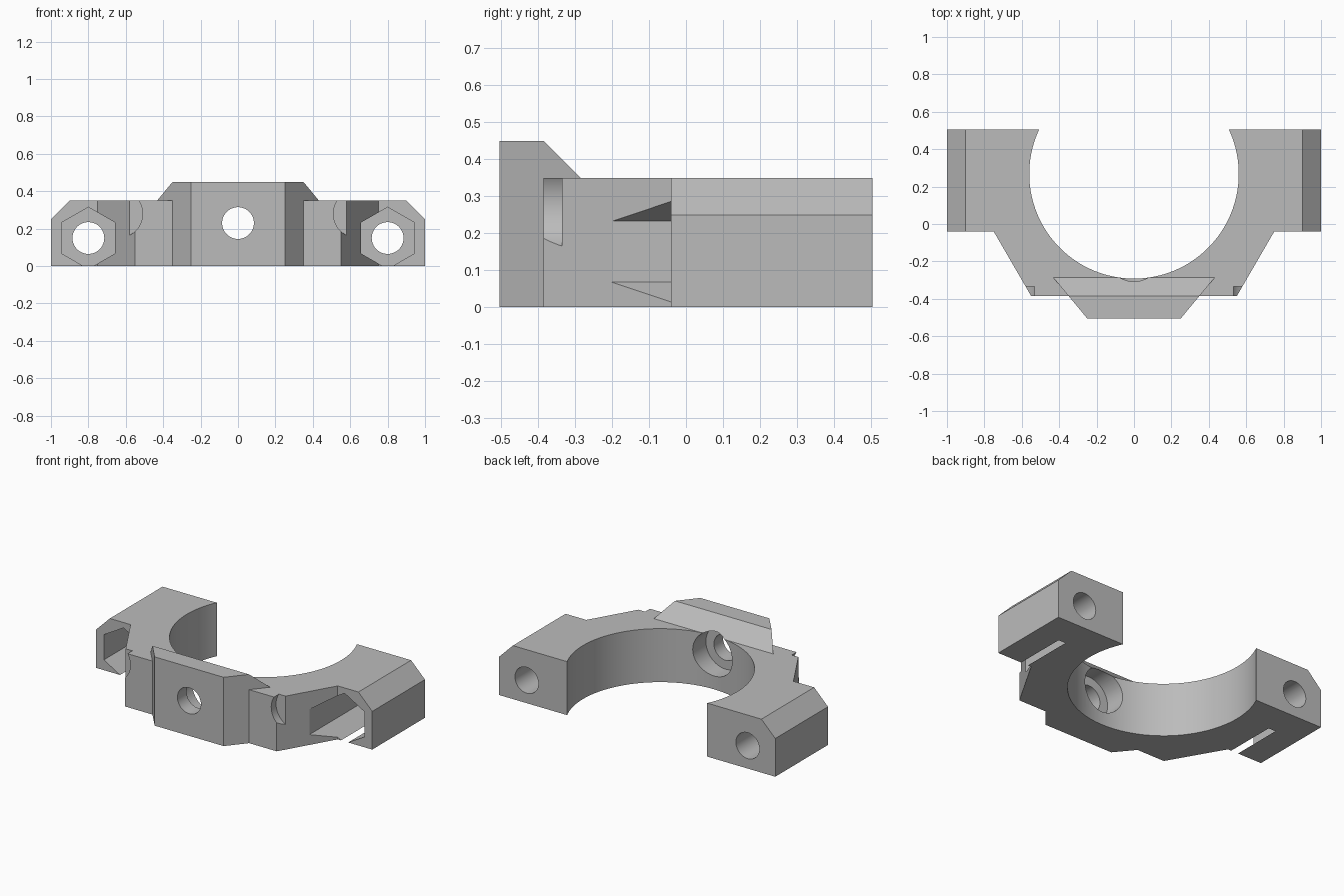
import bpy
import bmesh
import math
from mathutils import Matrix, Vector

if "Cube" in bpy.data.objects:
    bpy.data.objects.remove(bpy.data.objects["Cube"], do_unlink=True)

HEIGHT = 0.35
BACK = 0.505

grey = bpy.data.materials.new("plain grey")
grey.use_nodes = True
colour = (0.5, 0.5, 0.5, 1)
grey.diffuse_color = colour
grey.node_tree.nodes["Principled BSDF"].inputs["Base Color"].default_value = colour


def add_object(name, bm):
    bmesh.ops.recalc_face_normals(bm, faces=bm.faces)
    mesh = bpy.data.meshes.new(name)
    bm.to_mesh(mesh)
    bm.free()
    mesh.materials.append(grey)
    obj = bpy.data.objects.new(name, mesh)
    bpy.context.collection.objects.link(obj)
    return obj


def prism(half_outline, height):
    """Extrude an outline mirrored in x up from the ground."""
    outline = half_outline + [(-x, y) for x, y in reversed(half_outline)]
    bm = bmesh.new()
    face = bm.faces.new([bm.verts.new((x, y, 0)) for x, y in outline])
    top = bmesh.ops.extrude_face_region(bm, geom=[face])
    verts = [v for v in top["geom"] if isinstance(v, bmesh.types.BMVert)]
    bmesh.ops.translate(bm, vec=(0, 0, height), verts=verts)
    return bm


def trim(bm, point, normal):
    """Slice away everything on the normal's side of a plane and cap it."""
    cut = bmesh.ops.bisect_plane(bm, geom=bm.verts[:] + bm.edges[:] + bm.faces[:],
                                 plane_co=point, plane_no=Vector(normal).normalized(),
                                 clear_outer=True)
    edges = [e for e in cut["geom_cut"] if isinstance(e, bmesh.types.BMEdge)]
    bmesh.ops.holes_fill(bm, edges=edges)


def rod(name, x, z, radius, y0, y1, sides=48):
    """Cylinder or hexagon lying along y, with a corner pointing up."""
    bm = bmesh.new()
    place = Matrix.Translation((x, (y0 + y1) / 2, z)) @ Matrix.Rotation(math.pi / 2, 4, "X")
    bmesh.ops.create_cone(bm, cap_ends=True, segments=sides, radius1=radius,
                          radius2=radius, depth=y1 - y0, matrix=place)
    return add_object(name, bm)


def combine(target, tool, operation):
    mod = target.modifiers.new(tool.name, "BOOLEAN")
    mod.operation = operation
    mod.solver = "EXACT"
    mod.object = tool
    tool.hide_render = True
    bpy.context.view_layer.objects.active = target
    bpy.ops.object.modifier_apply(modifier=mod.name)
    bpy.data.objects.remove(tool, do_unlink=True)


# Clamp body with side wings and bevelled outer top edges
bm = prism([(0.55, -0.385), (0.75, -0.04), (1, -0.04), (1, BACK)], HEIGHT)
for side in (-1, 1):
    trim(bm, (side, 0, 0.25), (side, 0, 1))
body = add_object("clamp_body", bm)

# Raised front boss with a sloping rear top
bm = prism([(0.25, -BACK), (0.437, -0.28)], 0.45)
trim(bm, (0, -0.385, 0.45), (0, 1, 1))
combine(body, add_object("front_boss", bm), "UNION")

# Large round bore
bm = bmesh.new()
bmesh.ops.create_cone(bm, cap_ends=True, segments=128, radius1=0.56, radius2=0.56,
                      depth=2, matrix=Matrix.Translation((0, 0.268, 0)))
combine(body, add_object("bore_cutter", bm), "DIFFERENCE")

# Centre screw hole with its wide seat
combine(body, rod("centre_hole", 0, 0.23, 0.085, -0.7, 0), "DIFFERENCE")
combine(body, rod("centre_seat", 0, 0.23, 0.143, -0.41, 0), "DIFFERENCE")

# Wing bolt holes, hexagonal nut pockets and round corner reliefs
for side in (-1, 1):
    combine(body, rod("bolt_hole", side * 0.8, 0.15, 0.085, -0.6, 0.7), "DIFFERENCE")
    combine(body, rod("nut_pocket", side * 0.8, 0.15, 0.165, -0.6, 0.3, 6), "DIFFERENCE")
    combine(body, rod("corner_relief", side * 0.64, 0.28, 0.13, -0.6, -0.335), "DIFFERENCE")

# Smooth round walls, crisp flat edges
bpy.ops.object.select_all(action="DESELECT")
body.select_set(True)
bpy.context.view_layer.objects.active = body
bpy.ops.object.shade_smooth_by_angle(angle=math.radians(25))
